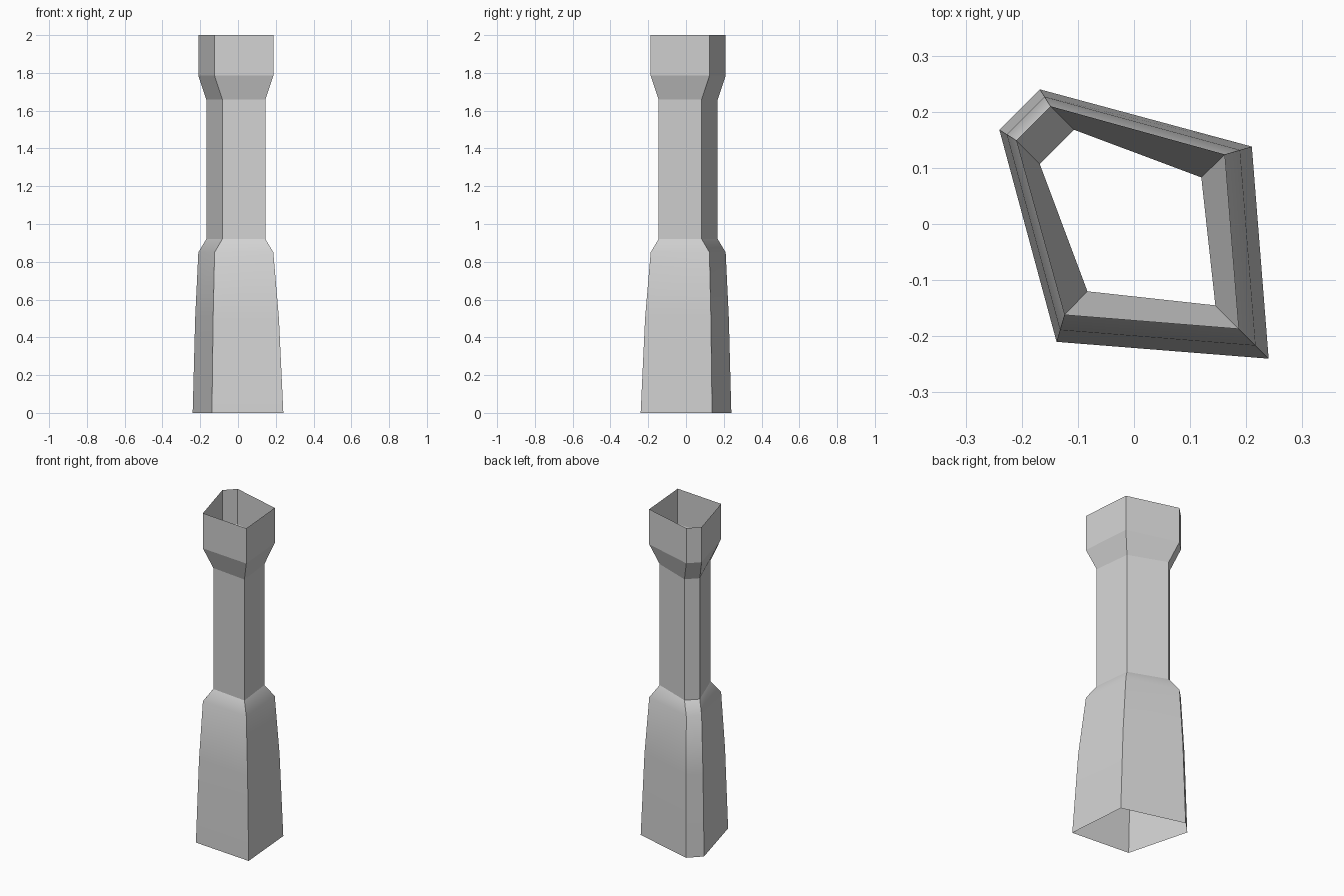
import bpy
import bmesh
from mathutils import Vector

cube = bpy.data.objects.get("Cube")
if cube:
    bpy.data.objects.remove(cube, do_unlink=True)

# Single grey material
grey = bpy.data.materials.new("light_grey")
grey.use_nodes = True
colour = (0.64, 0.64, 0.64, 1)
grey.diffuse_color = colour
grey.node_tree.nodes["Principled BSDF"].inputs["Base Color"].default_value = colour

# Uneven five-sided outlines, counter-clockwise from the front right corner
foot = [(0.24, -0.24), (0.21, 0.138), (-0.168, 0.24), (-0.24, 0.168), (-0.138, -0.21)]
wide = [(0.187, -0.187), (0.162, 0.124), (-0.149, 0.21), (-0.21, 0.149), (-0.124, -0.162)]
neck = [(0.145, -0.145), (0.12, 0.083), (-0.107, 0.168), (-0.168, 0.107), (-0.083, -0.12)]
flare = [Vector(a).lerp(Vector(b), 0.44) for a, b in zip(foot, wide)]

# Rings up the column: height, outline, whether the ring is a crisp edge
rings = [
    (0.0, foot, True),
    (0.5, flare, False),
    (0.85, wide, False),
    (0.92, neck, True),
    (1.66, neck, True),
    (1.785, wide, True),
    (2.0, wide, True),
]

# Open column shell, lofted ring to ring
bm = bmesh.new()
loops = [[bm.verts.new((x, y, z)) for x, y in outline] for z, outline, _ in rings]
for low, high in zip(loops, loops[1:]):
    for i in range(len(low)):
        j = (i + 1) % len(low)
        face = bm.faces.new((low[i], low[j], high[j], high[i]))
        face.smooth = True

# Crisp corners and rings; the flared base blends smoothly into its shoulder
soft = {v for loop, ring in zip(loops, rings) if not ring[2] for v in loop}
for edge in bm.edges:
    a, b = edge.verts
    level = abs(a.co.z - b.co.z) < 0.001
    edge.smooth = level and a in soft

mesh = bpy.data.meshes.new("column_shell")
bm.to_mesh(mesh)
bm.free()
mesh.materials.append(grey)
column = bpy.data.objects.new("column_shell", mesh)
bpy.context.collection.objects.link(column)
